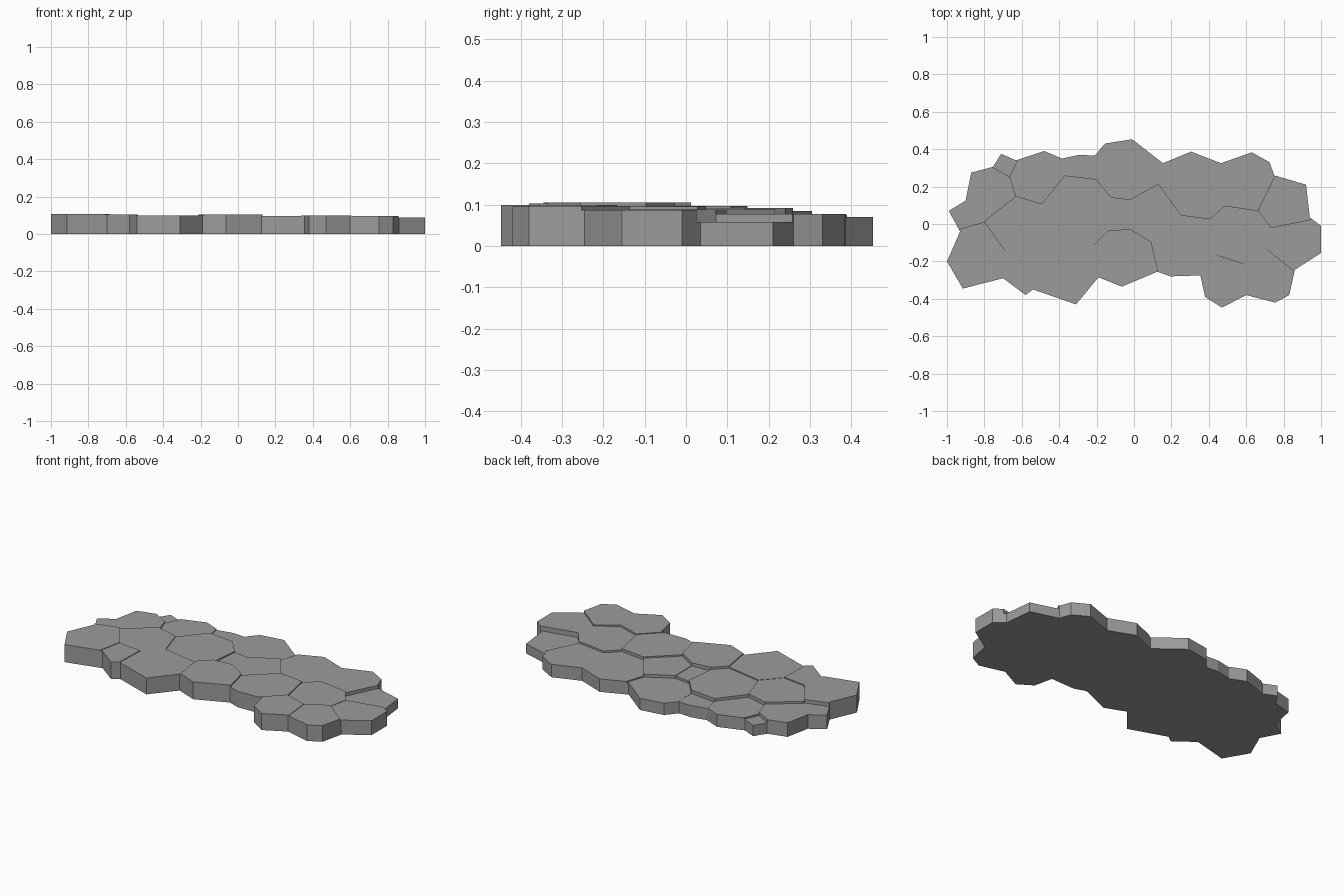
import bpy
import bmesh
from mathutils import Vector

cube = bpy.data.objects.get("Cube")
if cube:
    bpy.data.objects.remove(cube, do_unlink=True)

# One plain stone colour
stone_grey = bpy.data.materials.new("stone_grey")
stone_grey.use_nodes = True
colour = (0.33, 0.33, 0.33, 1)
stone_grey.diffuse_color = colour
stone_grey.node_tree.nodes["Principled BSDF"].inputs["Base Color"].default_value = colour

# Outline of the whole paving: back edge from left to right, front edge back again
back_edge = [
    (-.99, .07), (-.9, .125), (-.87, .275), (-.755, .305), (-.71, .375), (-.63, .34),
    (-.48, .39), (-.385, .35), (-.29, .37), (-.21, .365), (-.155, .43), (-.01, .453),
    (.155, .325), (.305, .387), (.465, .325), (.63, .383), (.725, .33), (.75, .26),
    (.92, .21), (.94, .035),
]
front_edge = [
    (1, -.01), (1, -.155), (.86, -.245), (.83, -.38), (.755, -.42), (.6, -.38),
    (.47, -.447), (.38, -.39), (.355, -.275), (.195, -.28), (.125, -.255), (-.065, -.335),
    (-.19, -.285), (-.31, -.43), (-.54, -.35), (-.58, -.38), (-.7, -.29), (-.915, -.345),
    (-1, -.2), (-.93, -.04),
]

# Each stone: centre x, centre y, inner radius, height
stones = {
    "right_end_chip": (-.93, .05, .06, .085),
    "right_back_stone": (-.77, .19, .123, .085),
    "right_back_chip": (-.69, .335, .086, .065),
    "right_rear_stone": (-.53, .265, .134, .075),
    "rear_wedge": (-.28, .318, .064, .07),
    "right_middle_stone": (-.61, -.013, .144, .097),
    "right_end_stone": (-.86, -.19, .171, .106),
    "right_front_wedge": (-.64, -.233, .081, .103),
    "right_front_stone": (-.37, -.243, .16, .099),
    "inner_stone": (-.307, .083, .166, .092),
    "middle_chip": (-.06, .06, 0, .085),
    "rear_centre_stone": (-.03, .318, .169, .071),
    "front_centre_stone": (-.04, -.19, .134, .105),
    "middle_stone": (.115, .06, .13, .088),
    "rear_left_stone": (.318, .206, .166, .078),
    "front_left_stone": (.275, -.115, .16, .096),
    "left_back_stone": (.61, .233, .155, .078),
    "left_middle_stone": (.57, -.056, .144, .089),
    "left_end_back_stone": (.82, .13, .15, .058),
    "left_end_stone": (.87, -.115, .144, .087),
    "left_corner_stone": (.725, -.297, .146, .097),
    "left_front_stone": (.48, -.324, .139, .1),
}


def joint(stone, other):
    """Point and direction of the joint between two neighbouring stones."""
    centre, target = Vector(stone[:2]), Vector(other[:2])
    gap = target - centre
    share = (gap.length_squared + stone[2] ** 2 - other[2] ** 2) / (2 * gap.length_squared)
    return (centre + gap * share).to_3d(), gap.normalized().to_3d()


def make_stone(name, stone):
    """Trim the paving outline along every joint, then raise it to a block."""
    bm = bmesh.new()
    bm.faces.new([bm.verts.new((x, y, 0)) for x, y in back_edge + front_edge])
    for other in stones.values():
        if other is stone:
            continue
        point, direction = joint(stone, other)
        bmesh.ops.bisect_plane(
            bm, geom=bm.verts[:] + bm.edges[:] + bm.faces[:], dist=1e-5,
            plane_co=point, plane_no=direction, clear_outer=True)
    raised = bmesh.ops.extrude_face_region(bm, geom=bm.faces[:])["geom"]
    top = [v for v in raised if isinstance(v, bmesh.types.BMVert)]
    bmesh.ops.translate(bm, verts=top, vec=(0, 0, stone[3]))
    bmesh.ops.recalc_face_normals(bm, faces=bm.faces[:])
    mesh = bpy.data.meshes.new(name)
    bm.to_mesh(mesh)
    bm.free()
    mesh.materials.append(stone_grey)
    bpy.context.collection.objects.link(bpy.data.objects.new(name, mesh))


# Lay all the stones
for name, stone in stones.items():
    make_stone(name, stone)
